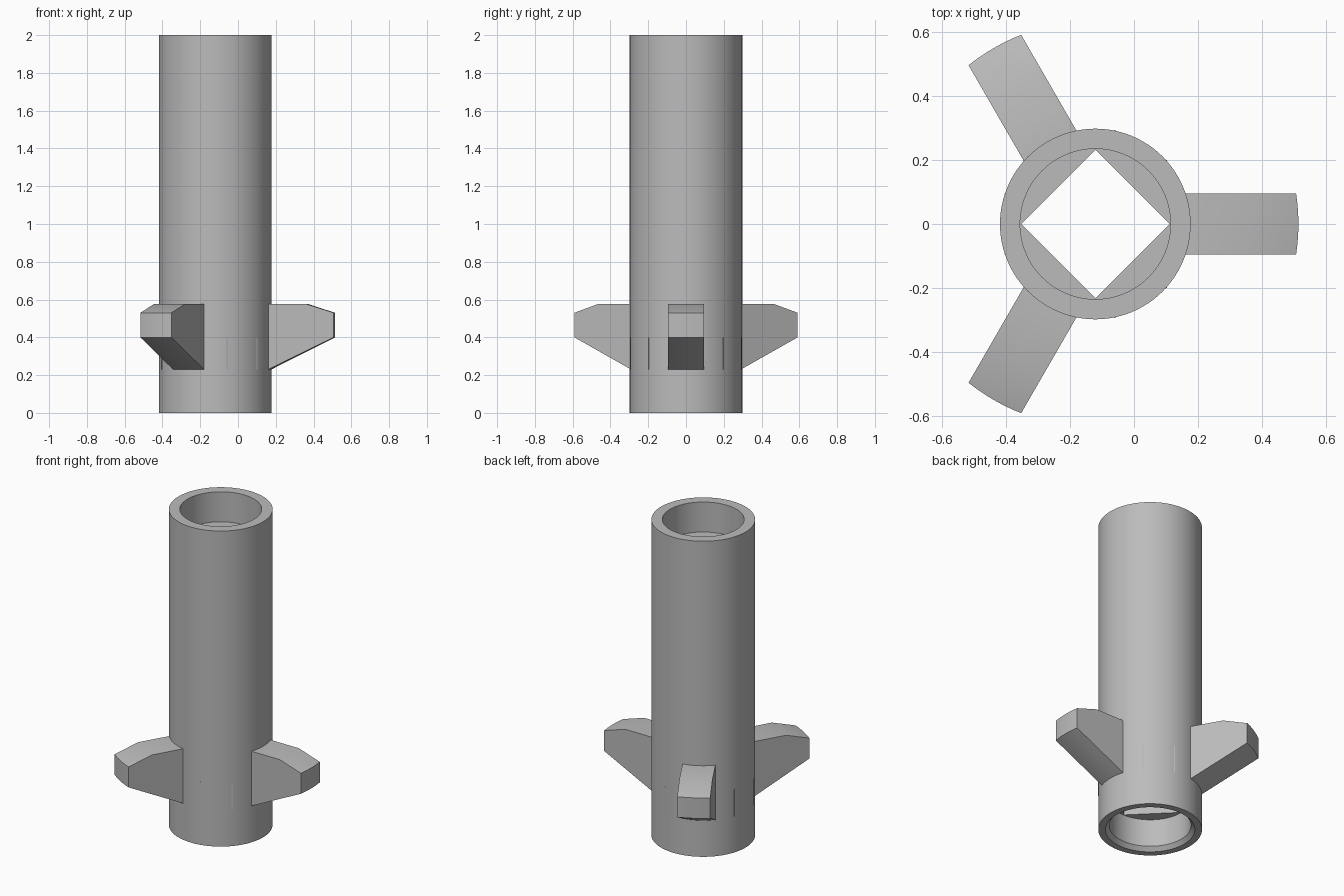
import bpy, bmesh, math

cube = bpy.data.objects.get("Cube")
if cube:
    bpy.data.objects.remove(cube, do_unlink=True)

AXIS_X = -0.121
R_OUT, R_BORE, HEIGHT = 0.298, 0.235, 2.0
HALF_W = 0.095

grey = bpy.data.materials.new("plain grey")
grey.use_nodes = True
colour = (0.5, 0.5, 0.5, 1)
grey.diffuse_color = colour
grey.node_tree.nodes["Principled BSDF"].inputs["Base Color"].default_value = colour


def finish(bm, name, turn=0.0):
    """Turn a bmesh into a shaded object on the tube axis."""
    bmesh.ops.recalc_face_normals(bm, faces=bm.faces)
    mesh = bpy.data.meshes.new(name)
    bm.to_mesh(mesh)
    bm.free()
    mesh.materials.append(grey)
    obj = bpy.data.objects.new(name, mesh)
    bpy.context.collection.objects.link(obj)
    obj.location.x = AXIS_X
    obj.rotation_euler.z = turn
    bpy.ops.object.select_all(action="DESELECT")
    obj.select_set(True)
    bpy.context.view_layer.objects.active = obj
    bpy.ops.object.shade_smooth_by_angle(angle=math.radians(30))
    return obj


def bridge(bm, loop_a, loop_b):
    n = len(loop_a)
    for i in range(n):
        j = (i + 1) % n
        bm.faces.new((loop_a[i], loop_a[j], loop_b[j], loop_b[i]))


# Tube: round rings outside and at both sockets, square bore between them
def ring(bm, radius, z, square=False, steps=96):
    verts = []
    for i in range(steps):
        a = math.tau * i / steps
        c, s = math.cos(a), math.sin(a)
        r = radius / (abs(c) + abs(s)) if square else radius
        verts.append(bm.verts.new((r * c, r * s, z)))
    return verts


bm = bmesh.new()
sections = [
    (R_OUT, 0, False), (R_OUT, HEIGHT, False),
    (R_BORE, HEIGHT, False), (R_BORE, 1.81, False),
    (R_BORE - 0.003, 1.81, True), (R_BORE - 0.003, 0.2, True),
    (R_BORE, 0.2, False), (R_BORE, 0.025, False), (0.257, 0, False),
]
rings = [ring(bm, *s) for s in sections]
for k, loop in enumerate(rings):
    bridge(bm, loop, rings[(k + 1) % len(rings)])
finish(bm, "tube")


# Fins: a revolved profile trimmed to a parallel-sided bar
def fin(name, turn, steps=8):
    profile = [(0.27, 0.216), (0.635, 0.4), (0.635, 0.53), (0.49, 0.577), (0.27, 0.577)]
    bm = bmesh.new()
    slices = []
    for i in range(steps + 1):
        y = HALF_W * (2 * i / steps - 1)
        slices.append([bm.verts.new((math.sqrt(r * r - y * y), y, z)) for r, z in profile])
    for a, b in zip(slices, slices[1:]):
        bridge(bm, a, b)
    bm.faces.new(slices[0])
    bm.faces.new(slices[-1])
    finish(bm, name, turn)


# Ribs: slim corners standing just proud of the tube opposite each fin
def rib(name, turn, side):
    bm = bmesh.new()
    bmesh.ops.create_cube(bm, size=1)
    edge = math.sqrt(R_OUT ** 2 - HALF_W ** 2)
    for v in bm.verts:
        v.co.x = -edge + 0.006 + v.co.x * 0.016
        v.co.y = side * (HALF_W - 0.004) + v.co.y * 0.008
        v.co.z = 0.315 + v.co.z * 0.17
    finish(bm, name, turn)


for n, place in enumerate(("left", "back_right", "front_right")):
    angle = math.tau * n / 3
    fin(place + "_fin", angle)
    for side, tag in ((-1, "a"), (1, "b")):
        rib(f"{place}_rib_{tag}", angle, side)
